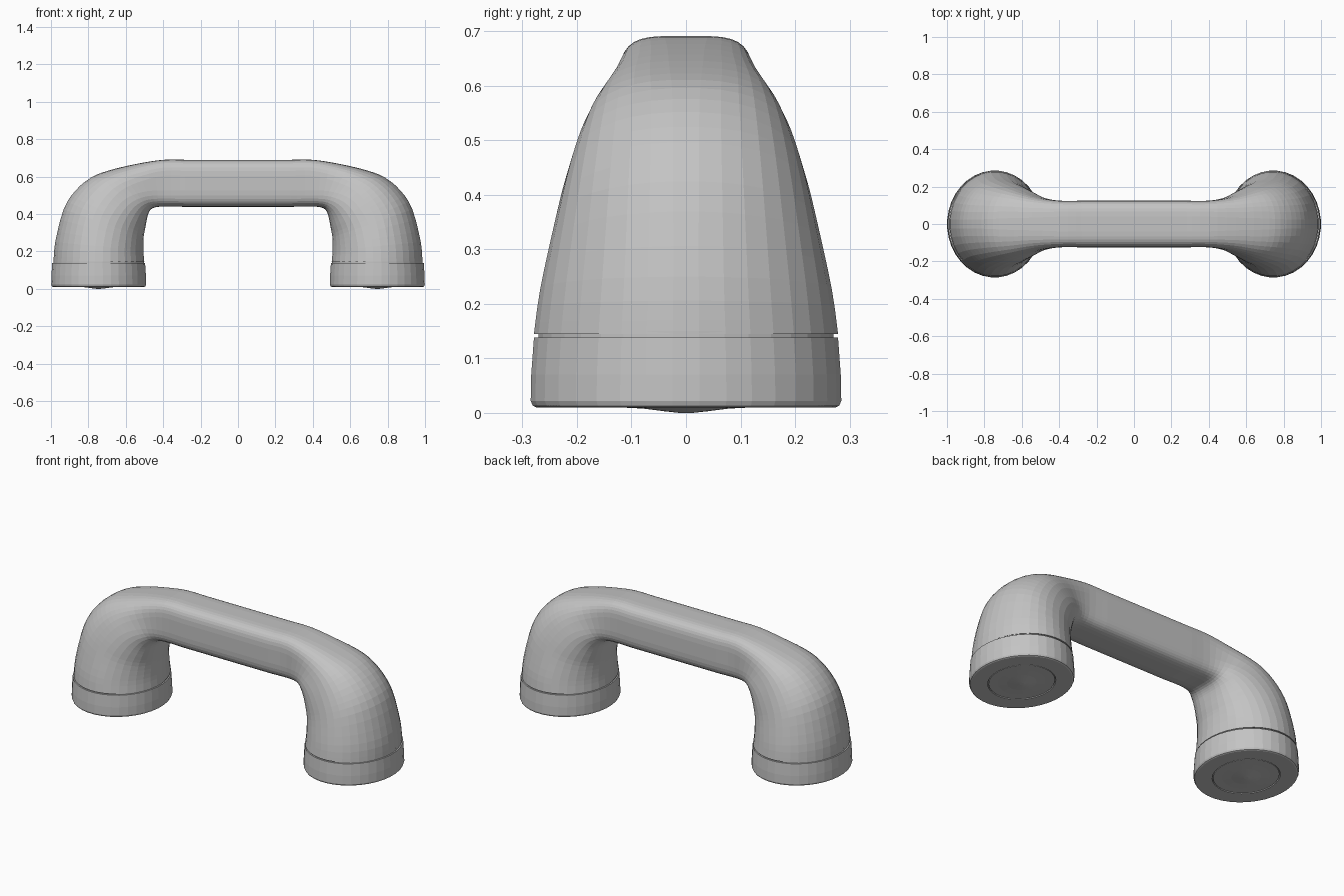
import bpy, bmesh
from math import cos, sin, pi, copysign
from mathutils import Vector

cube = bpy.data.objects.get("Cube")
if cube:
    bpy.data.objects.remove(cube, do_unlink=True)

SIDES = 36
grey = bpy.data.materials.new("plain grey")
grey.use_nodes = True
grey.diffuse_color = (0.55, 0.55, 0.55, 1)
grey.node_tree.nodes["Principled BSDF"].inputs["Base Color"].default_value = grey.diffuse_color


def loft(name, rings):
    """Skin a list of closed rings and close both ends."""
    bm = bmesh.new()
    loops = [[bm.verts.new(p) for p in ring] for ring in rings]
    for a, b in zip(loops, loops[1:]):
        for i in range(SIDES):
            j = (i + 1) % SIDES
            bm.faces.new((a[i], a[j], b[j], b[i]))
    bm.faces.new(loops[0])
    bm.faces.new(loops[-1])
    bmesh.ops.recalc_face_normals(bm, faces=bm.faces)
    mesh = bpy.data.meshes.new(name)
    bm.to_mesh(mesh)
    bm.free()
    mesh.materials.append(grey)
    obj = bpy.data.objects.new(name, mesh)
    bpy.context.collection.objects.link(obj)
    return obj


def power(value, p):
    return copysign(abs(value) ** (2 / p), value)


def section(s):
    """Rounded section between an outer and an inner point."""
    outer, inner = Vector((s[0], 0, s[1])), Vector((s[2], 0, s[3]))
    mid, half = (outer + inner) / 2, (outer - inner) / 2
    ring = []
    for i in range(SIDES):
        a = 2 * pi * (i + 0.5) / SIDES
        p = mid + half * power(cos(a), s[5])
        p.y = s[4] * power(sin(a), s[5])
        ring.append(p)
    return ring


def smooth_path(keys, steps):
    """Catmull-Rom interpolation of the section values."""
    result = []
    for k in range(len(keys) - 1):
        a, b, c, d = (keys[min(max(k + o, 0), len(keys) - 1)] for o in (-1, 0, 1, 2))
        for n in range(steps):
            t = n / steps
            result.append([q + 0.5 * t * (r - p + t * (2 * p - 5 * q + 4 * r - s
                           + t * (3 * (q - r) + s - p))) for p, q, r, s in zip(a, b, c, d)])
    return result


# Handle: outer x, outer z, inner x, inner z, half width, squareness
keys = [
    (0.987, 0.145, 0.500, 0.145, 0.280, 2.0),
    (0.978, 0.250, 0.505, 0.205, 0.268, 2.0),
    (0.933, 0.425, 0.504, 0.275, 0.240, 2.1),
    (0.870, 0.525, 0.495, 0.325, 0.220, 2.2),
    (0.785, 0.596, 0.487, 0.370, 0.198, 2.4),
    (0.687, 0.634, 0.477, 0.407, 0.174, 2.8),
    (0.543, 0.668, 0.455, 0.431, 0.142, 3.4),
    (0.400, 0.690, 0.400, 0.440, 0.125, 4.2),
    (0.280, 0.690, 0.280, 0.438, 0.125, 4.2),
]
half = [section(s) for s in smooth_path(keys, 3) + [keys[-1]]]
mirrored = [[Vector((-p.x, p.y, p.z)) for p in ring] for ring in reversed(half)]
loft("handle", half + mirrored)


def lathe(name, profile, x):
    """Slightly oval turned part centred on x."""
    rings = []
    for r, z in profile:
        rings.append([(x + 0.89 * r * cos(2 * pi * (i + 0.5) / SIDES),
                       r * sin(2 * pi * (i + 0.5) / SIDES), z) for i in range(SIDES)])
    return loft(name, rings)


for side, sign in (("left", 1), ("right", -1)):
    x = 0.745 * sign
    # End cap with a rounded rim and a shallow recess underneath
    lathe(side + "_end_cap", [
        (0.185, 0.022), (0.185, 0.01), (0.275, 0.01), (0.282, 0.013), (0.286, 0.022),
        (0.285, 0.07), (0.28, 0.138)], x)
    # Recessed seam between cap and handle
    lathe(side + "_seam", [(0.272, 0.13), (0.272, 0.15)], x)
    # Shallow domed disc in the recess
    lathe(side + "_domed_disc", [
        (0.18, 0.03), (0.18, 0.0115), (0.13, 0.0105), (0.08, 0.008), (0.04, 0.003),
        (0.012, 0.0)], x)
